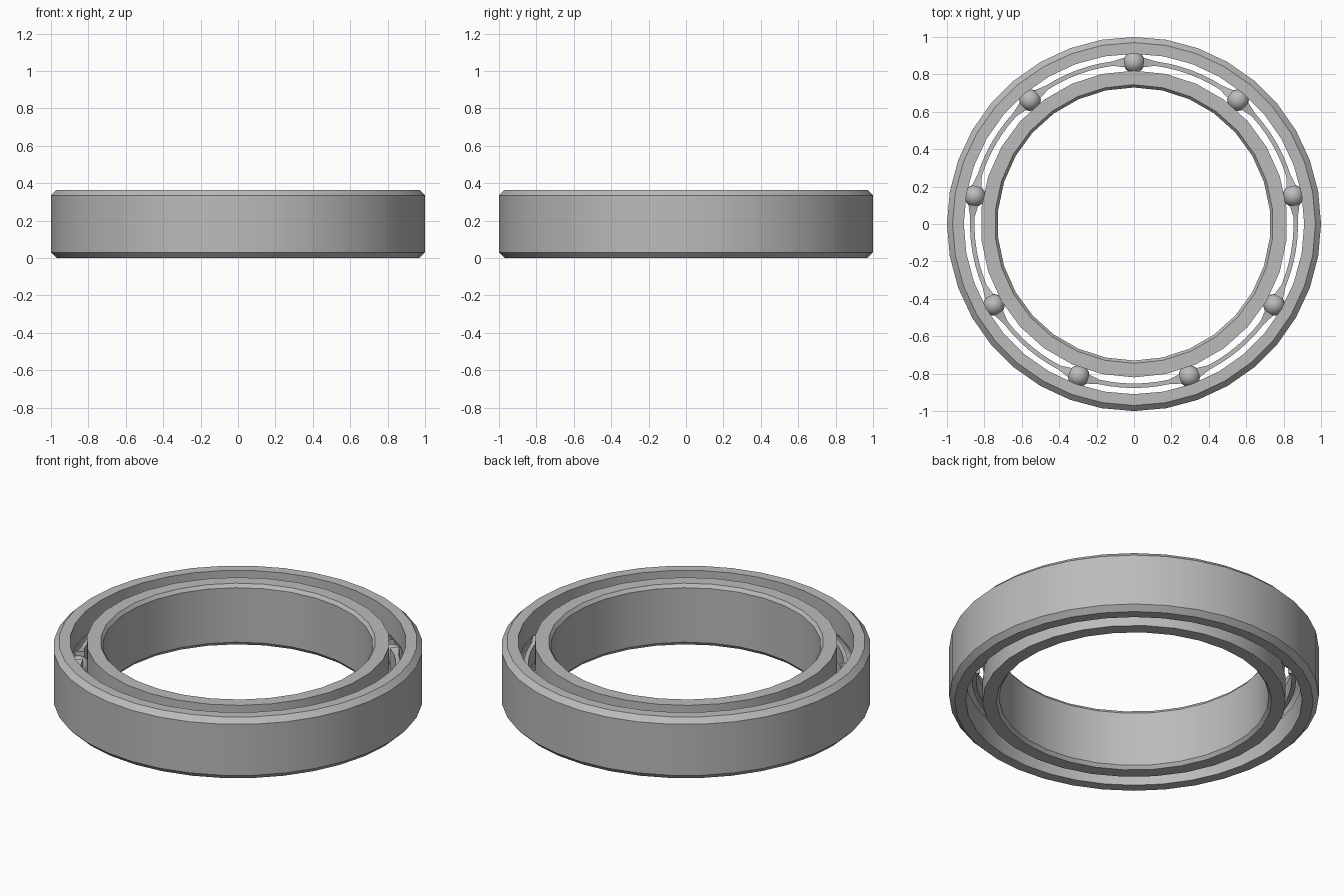
import bpy, bmesh, math
from mathutils import Matrix, Vector

if "Cube" in bpy.data.objects:
    bpy.data.objects.remove(bpy.data.objects["Cube"])

H = 0.365          # bearing height
MID = H / 2
PITCH = 0.865      # radius of the ball circle
BALL = 0.058
COUNT = 9

steel = bpy.data.materials.new("steel_grey")
steel.diffuse_color = (0.5, 0.5, 0.5, 1)
steel.use_nodes = True
steel.node_tree.nodes["Principled BSDF"].inputs["Base Color"].default_value = steel.diffuse_color


def finish(name, bm, angle=30):
    bmesh.ops.recalc_face_normals(bm, faces=bm.faces)
    me = bpy.data.meshes.new(name)
    bm.to_mesh(me)
    bm.free()
    me.materials.append(steel)
    ob = bpy.data.objects.new(name, me)
    bpy.context.collection.objects.link(ob)
    bpy.ops.object.select_all(action='DESELECT')
    ob.select_set(True)
    bpy.context.view_layer.objects.active = ob
    bpy.ops.object.shade_smooth_by_angle(angle=math.radians(angle))
    return ob


def lathe(name, profile, sides):
    """Revolve a closed (radius, z) profile around z."""
    bm = bmesh.new()
    rings = []
    for i in range(sides):
        a = math.tau * i / sides + math.pi / 2
        rings.append([bm.verts.new((r * math.cos(a), r * math.sin(a), z)) for r, z in profile])
    n = len(profile)
    for i in range(sides):
        a, b = rings[i], rings[(i + 1) % sides]
        for j in range(n):
            k = (j + 1) % n
            bm.faces.new((a[j], b[j], b[k], a[k]))
    return finish(name, bm)


def groove(wall, side):
    """Arc of the ball track cut into a wall at the given radius, bottom to top."""
    r = BALL + 0.002
    half = math.acos(abs(wall - PITCH) / r)
    return [(PITCH + side * r * math.cos(t), MID + r * math.sin(t))
            for t in (half * (i / 3 - 1) for i in range(7))]


# Outer ring: chamfered outside, ball track inside
lathe("outer_ring",
      [(0.97, H), (1.0, H - 0.03), (1.0, 0.03), (0.97, 0), (0.91, 0)]
      + groove(0.91, 1) + [(0.91, H)], 36)

# Inner ring: chamfered bore, ball track outside
lathe("inner_ring",
      [(0.82, H), (0.745, H), (0.73, H - 0.02), (0.73, 0.02), (0.745, 0), (0.82, 0)]
      + groove(0.82, -1), 30)

# Balls
bm = bmesh.new()
for i in range(COUNT):
    a = math.pi / 2 + math.tau * i / COUNT
    spot = Vector((PITCH * math.cos(a), PITCH * math.sin(a), MID))
    bmesh.ops.create_uvsphere(bm, u_segments=16, v_segments=10, radius=BALL,
                              matrix=Matrix.Translation(spot))
finish("balls", bm, 40)

# Cage: thin ribbon between the balls that thickens beside each one
bm = bmesh.new()
span = math.tau / COUNT
steps = 8
start, stop = 0.05 / PITCH, span - 0.05 / PITCH
for i in range(COUNT):
    prev = None
    for s in range(steps + 1):
        u = s / steps
        off = start + (stop - start) * u
        a = math.pi / 2 + span * i + off
        edge = min(u, 1 - u)
        t = 0.012 + 0.014 * max(0, 1 - edge * 8)      # half thickness
        h = 0.05 + 0.015 * max(0, 1 - edge * 8)       # half height
        c, d = math.cos(a), math.sin(a)
        cur = [bm.verts.new((r * c, r * d, z)) for r, z in
               ((PITCH - t, MID - h), (PITCH + t, MID - h),
                (PITCH + t, MID + h), (PITCH - t, MID + h))]
        if prev:
            for j in range(4):
                k = (j + 1) % 4
                bm.faces.new((prev[j], cur[j], cur[k], prev[k]))
        else:
            bm.faces.new(cur)
        prev = cur
    bm.faces.new(prev[::-1])
finish("cage", bm)
